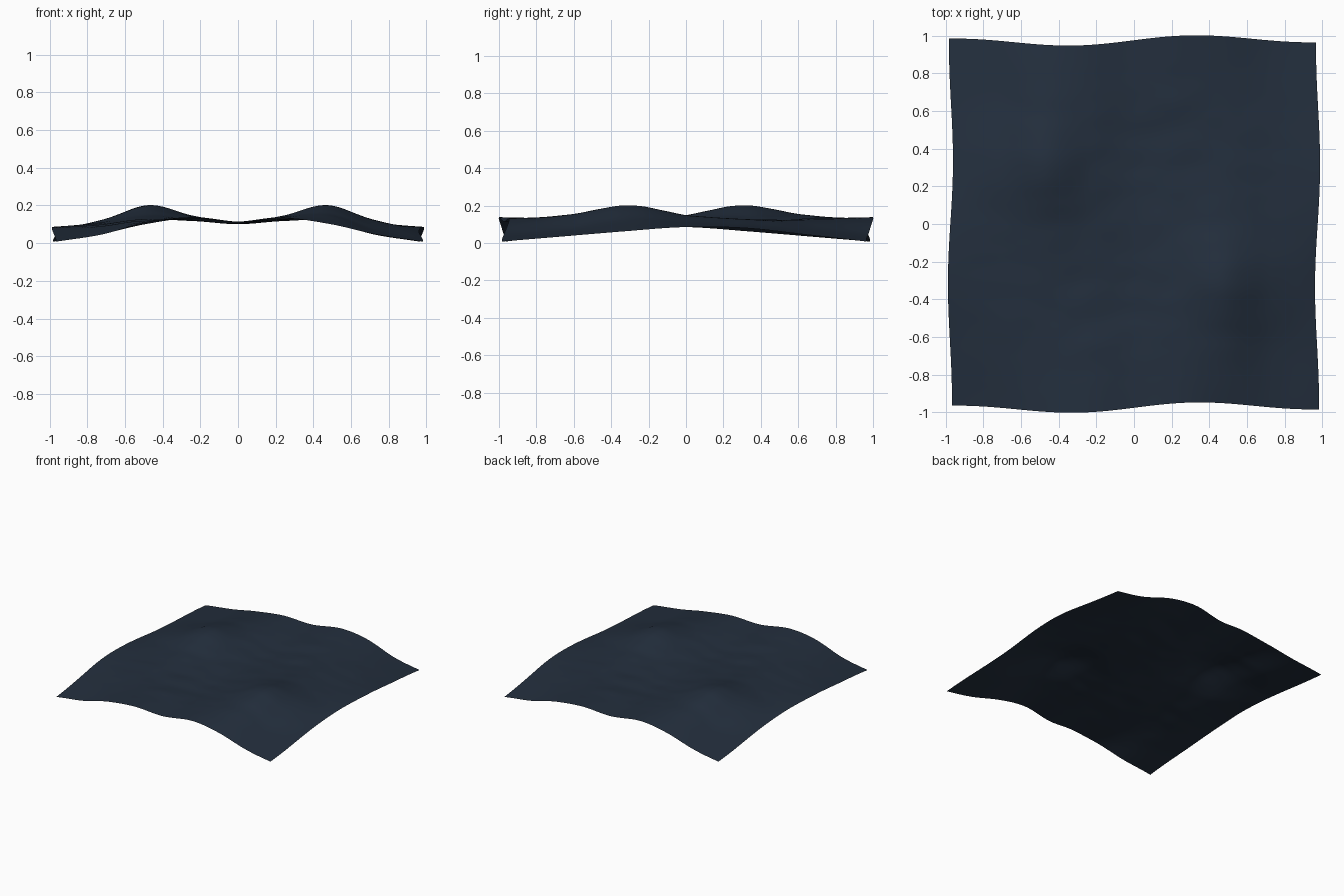
import bpy, bmesh, math
from mathutils import Vector, noise

if "Cube" in bpy.data.objects:
    bpy.data.objects.remove(bpy.data.objects["Cube"])

# Heights on a coarse grid: x = -1..1 in 8 steps, y = -1..0 in 3 steps.
# The back half is the front half turned by 180 degrees.
FRONT = [
    [.008, .046, .112, .138, .114, .132, .100, .045, .008],
    [.045, .075, .115, .130, .112, .140, .148, .072, .035],
    [.080, .095, .125, .120, .103, .142, .200, .122, .062],
    [.085, .110, .148, .126, .108, .126, .148, .110, .085],
]
ROWS = FRONT + [r[::-1] for r in FRONT[-2::-1]]


def spline(vals, t):
    """Catmull-Rom through evenly spaced values, t in 0..1"""
    n = len(vals) - 1
    i = min(int(t * n), n - 1)
    f = t * n - i
    b, c = vals[i], vals[i + 1]
    a = vals[i - 1] if i > 0 else 2 * b - c
    d = vals[i + 2] if i + 2 <= n else 2 * c - b
    return b + .5 * f * (c - a + f * (2*a - 5*b + 4*c - d + f * (3*(b - c) + d - a)))


def wrinkle(x, y):
    """Fine cloth creases, the same after a half turn"""
    one = lambda u, v: noise.noise(Vector((u * 5, v * 7, 3.1)))
    fade = max(0, (1 - x * x) * (1 - y * y))
    return .005 * fade * (one(x, y) + one(-x, -y))


# Rumpled cloth sheet
N = 128
bm = bmesh.new()
bmesh.ops.create_grid(bm, x_segments=N, y_segments=N, size=1)
for v in bm.verts:
    x, y = v.co.x, v.co.y
    z = spline([spline(r, (x + 1) / 2) for r in ROWS], (y + 1) / 2)
    # edges sway sideways in a shallow wave
    v.co.x = .974 * x + .014 * math.sin(math.pi * y / .7) * (1 - .4 * y * y)
    v.co.y = .974 * y + .026 * math.sin(math.pi * x / .75) * (1 - .6 * x * x) / .88
    v.co.z = max(.006, z + wrinkle(x, y))
for f in bm.faces:
    f.smooth = True
mesh = bpy.data.meshes.new("cloth_sheet")
bm.to_mesh(mesh)
bm.free()

mat = bpy.data.materials.new("dark navy cloth")
mat.diffuse_color = (.017, .028, .047, 1)
mat.use_nodes = True
mat.node_tree.nodes["Principled BSDF"].inputs["Base Color"].default_value = mat.diffuse_color
mesh.materials.append(mat)
sheet = bpy.data.objects.new("cloth_sheet", mesh)
bpy.context.collection.objects.link(sheet)
